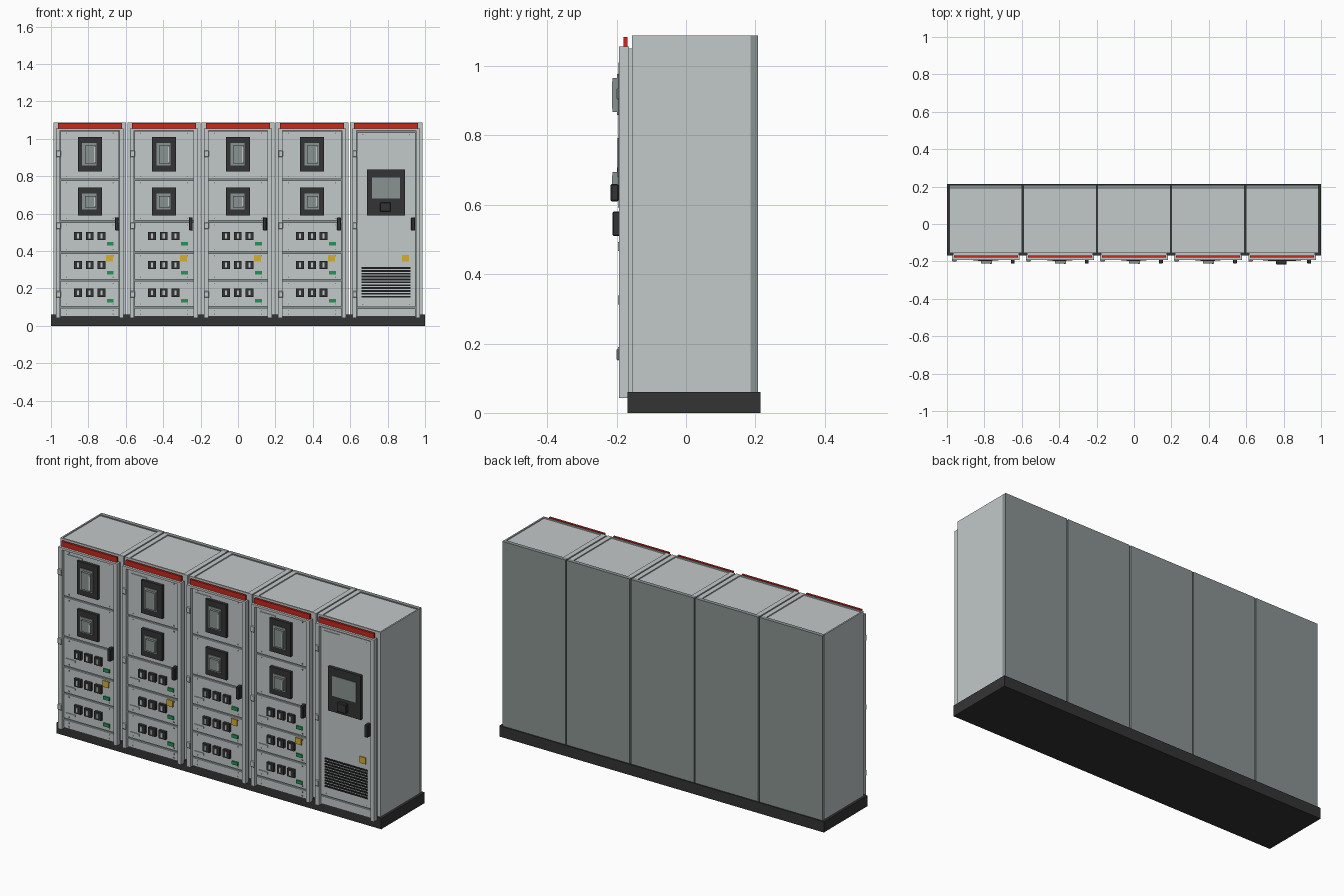
import bpy, bmesh
from mathutils import Matrix, Vector

if "Cube" in bpy.data.objects:
    bpy.data.objects.remove(bpy.data.objects["Cube"])

COLOURS = {
    "light_grey": (0.54, 0.58, 0.58),
    "mid_grey": (0.25, 0.295, 0.285),
    "charcoal": (0.034, 0.034, 0.035),
    "black": (0.012, 0.012, 0.013),
    "red": (0.58, 0.022, 0.012),
    "yellow": (0.66, 0.43, 0.03),
    "green": (0.015, 0.30, 0.09),
}
MATS = {}
for label, rgb in COLOURS.items():
    MATS[label] = bpy.data.materials.new(label)
    MATS[label].diffuse_color = (*rgb, 1.0)

parts = {}  # part name -> (bmesh, colour)


def box(name, colour, x, y, z, bevel=0.0):
    """Add a box, given as (low, high) ranges, to the named part."""
    bm = parts.setdefault(name, (bmesh.new(), colour))[0]
    size = Vector((x[1] - x[0], y[1] - y[0], z[1] - z[0]))
    mid = Vector((x[0] + x[1], y[0] + y[1], z[0] + z[1])) / 2
    m = Matrix.Translation(mid) @ Matrix.Diagonal((*size, 1.0))
    made = bmesh.ops.create_cube(bm, size=1.0, matrix=m)["verts"]
    if bevel:
        edges = list({e for v in made for e in v.link_edges})
        bmesh.ops.bevel(bm, geom=edges, offset=bevel, segments=1, affect='EDGES')


def around(c, w):
    return (c - w / 2, c + w / 2)


PITCH, HALF = 0.396, 0.1945
FRONT = -0.178  # front face of the recessed door panels


def enclosure(cx, left_rim, right_rim):
    # cabinet body with a raised rim around the roof plate
    x0, x1 = cx - HALF, cx + HALF
    box("cabinet_body", "light_grey", (x0, x1), (-0.155, 0.186), (0.06, 1.082))
    box("roof_rim", "light_grey", (x0, x0 + left_rim), (-0.155, 0.186), (1.082, 1.088))
    box("roof_rim", "light_grey", (x1 - right_rim, x1), (-0.155, 0.186), (1.082, 1.088))
    box("roof_rim", "light_grey", (x0 + left_rim, x1 - right_rim), (-0.155, -0.147), (1.082, 1.088))
    box("back_panel", "mid_grey", (x0, x1), (0.186, 0.208), (0.06, 1.088))
    # door frame
    box("door_seal", "light_grey", around(cx, 0.352), (-0.165, -0.155), (0.06, 1.05))
    box("door_backing", "mid_grey", around(cx, 0.325), (-0.169, -0.165), (0.05, 1.05))
    for s in (-1, 1):
        box("door_post", "light_grey", around(cx + s * 0.17, 0.022), (-0.193, -0.165), (0.043, 1.056))
    box("door_top_rail", "light_grey", around(cx, 0.318), (-0.193, -0.165), (1.044, 1.056))
    box("red_strip", "red", around(cx, 0.342), (-0.18, -0.168), (1.056, 1.084))
    # hinges on the left post, long handle on the right
    for z in (0.92, 0.535, 0.168):
        box("hinge", "light_grey", around(cx - 0.168, 0.026), (-0.2, -0.192), around(z, 0.034), 0.003)
    box("door_handle", "charcoal", around(cx + 0.144, 0.02), (-0.212, FRONT), (0.51, 0.58), 0.003)
    # nameplate and yellow warning plate
    box("nameplate", "light_grey", around(cx - 0.088, 0.095), (-0.182, FRONT), around(1.012, 0.018))
    box("warning_plate", "yellow", around(cx + 0.104, 0.037), (-0.184, FRONT), around(0.362, 0.035))


def panel(cx, z0, z1):
    box("door_panel", "light_grey", around(cx, 0.314), (FRONT, -0.169), (z0, z1))
    for s in (-1, 1):  # corner screws
        for z in (z0 + 0.012, z1 - 0.012):
            box("screw", "mid_grey", around(cx + s * 0.125, 0.006), (FRONT - 0.002, FRONT), around(z, 0.006))


def breaker(cx, z0, z1):
    # dark bezel, grey window, raised breaker face and its lever
    box("breaker_bezel", "charcoal", around(cx, 0.128), (-0.195, FRONT), (z0, z1))
    box("breaker_window", "mid_grey", (cx - 0.041, cx + 0.036), (-0.199, -0.195), (z0 + 0.033, z1 - 0.033))
    box("breaker_face", "mid_grey", (cx - 0.026, cx + 0.032), (-0.212, -0.199), (z0 + 0.043, z1 - 0.045))
    box("breaker_lever", "light_grey", (cx + 0.022, cx + 0.029), (-0.214, -0.212), (z0 + 0.052, z1 - 0.055))


def switch_row(cx, z):
    # three switches, a green lamp and a label
    for dx in (-0.064, -0.001, 0.062):
        box("switch", "charcoal", around(cx + dx, 0.042), (-0.193, FRONT), around(z, 0.044))
        box("switch_toggle", "light_grey", around(cx + dx, 0.011), (-0.196, -0.193), around(z, 0.026))
    box("green_lamp", "green", around(cx + 0.109, 0.037), (-0.185, FRONT), around(z - 0.042, 0.018))
    box("row_label", "light_grey", around(cx - 0.114, 0.056), (-0.182, FRONT), around(z - 0.045, 0.012))


# plinth
box("plinth", "charcoal", (-1, 1), (-0.168, 0.215), (0, 0.06))

for i in range(5):
    cx = (i - 2) * PITCH
    enclosure(cx, 0.008 if i == 0 else 0.028, 0.008 if i == 4 else 0.028)
    if i < 4:
        # switchgear cabinets
        for z0, z1 in ((0.786, 1.042), (0.562, 0.777), (0.397, 0.552), (0.248, 0.387), (0.104, 0.239), (0.05, 0.095)):
            panel(cx, z0, z1)
        breaker(cx, 0.825, 1.01)
        breaker(cx, 0.59, 0.74)
        for z in (0.48, 0.326, 0.177):
            switch_row(cx, z)
    else:
        # control cabinet: one tall door
        panel(cx, 0.102, 1.034)
        box("door_panel", "light_grey", around(cx, 0.314), (FRONT, -0.169), (0.05, 0.094))
        # operator screen with its knob box
        box("screen_bezel", "charcoal", around(cx, 0.202), (-0.195, FRONT), (0.59, 0.835))
        box("screen", "mid_grey", around(cx, 0.15), (-0.198, -0.195), (0.68, 0.792))
        box("screen_knob", "charcoal", around(cx - 0.004, 0.056), (-0.217, -0.195), (0.61, 0.66), 0.003)
        # ventilation slots
        for k in range(11):
            box("vent_slot", "black", around(cx, 0.262), (-0.181, FRONT), around(0.156 + k * 0.0153, 0.0095))

for name, (bm, colour) in parts.items():
    mesh = bpy.data.meshes.new(name)
    bm.to_mesh(mesh)
    bm.free()
    mesh.materials.append(MATS[colour])
    bpy.context.collection.objects.link(bpy.data.objects.new(name, mesh))

for m in bpy.data.materials:
    if m.users and not m.is_grease_pencil:
        m.use_nodes = True
        m.node_tree.nodes["Principled BSDF"].inputs["Base Color"].default_value = m.diffuse_color
